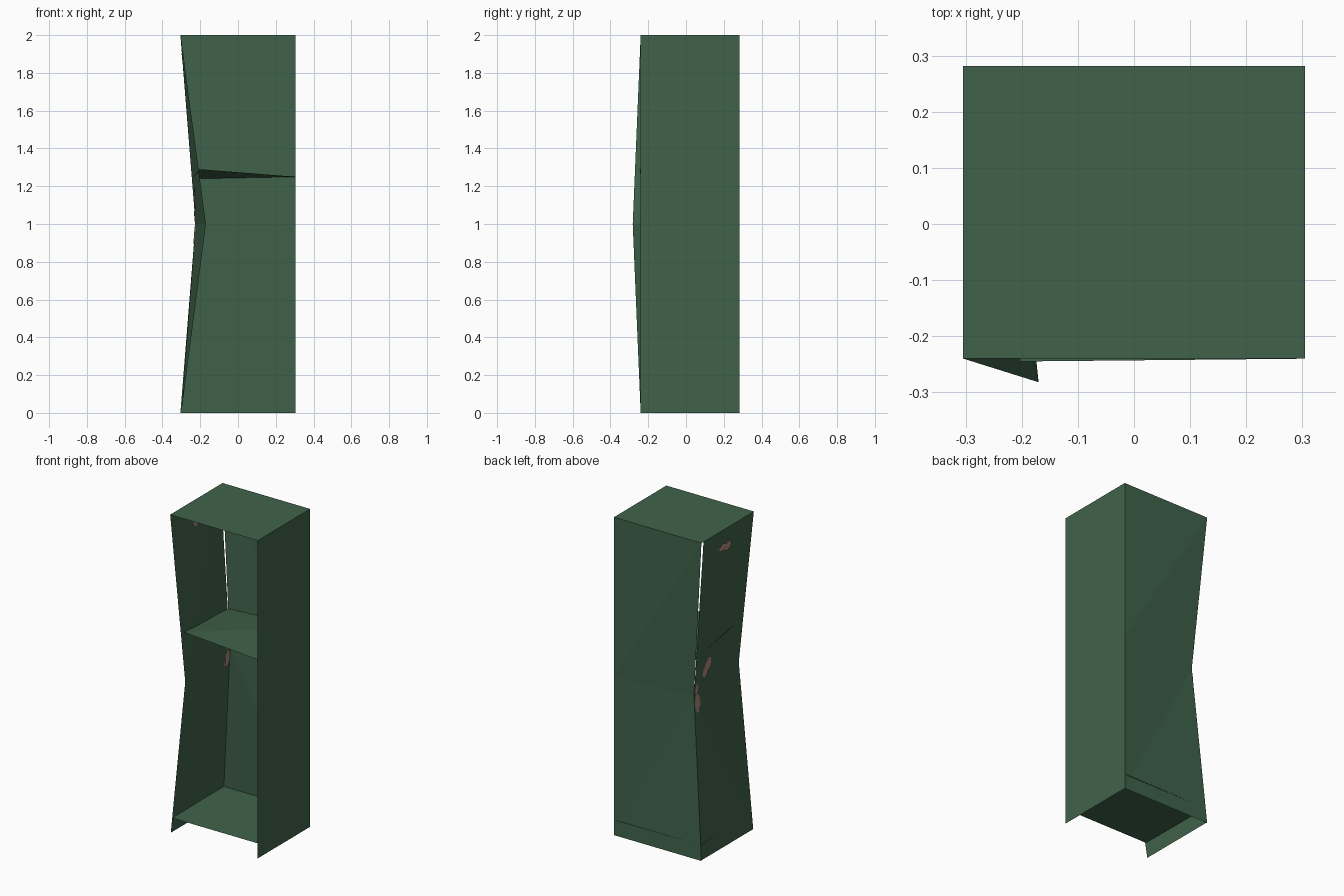
import bpy
import math
from mathutils import Vector

if "Cube" in bpy.data.objects:
    bpy.data.objects.remove(bpy.data.objects["Cube"])


def material(name, rgb):
    m = bpy.data.materials.new(name)
    m.diffuse_color = (*rgb, 1.0)
    m.use_nodes = True
    m.node_tree.nodes["Principled BSDF"].inputs["Base Color"].default_value = m.diffuse_color
    return m


GREEN = material("dark_green_paint", (0.051, 0.123, 0.069))
RUST = material("rust_brown", (0.40, 0.25, 0.20))


def sheet(name, verts, faces, mat=GREEN):
    me = bpy.data.meshes.new(name)
    me.from_pydata(verts, [], faces)
    me.materials.append(mat)
    me.update()
    ob = bpy.data.objects.new(name, me)
    bpy.context.collection.objects.link(ob)
    return ob


X, YF, YB, H = 0.305, -0.24, 0.282, 2.0

# Straight panels
sheet("top_panel", [(-X, YF, H), (X, YF, H), (X, YB, H), (-X, YB, H)], [(0, 1, 2, 3)])
sheet("right_wall", [(X, YF, 0), (X, YB, 0), (X, YB, H), (X, YF, H)], [(0, 1, 2, 3)])
sheet("floor_panel", [(-0.29, YF, 0.095), (X, YF, 0.095), (X, YB, 0.095), (-0.295, YB - 0.004, 0.095)],
      [(0, 1, 2, 3)])

# Back panel, its left edge pulled in at half height
sheet("back_panel",
      [(X, YB, 0), (-X, YB, 0), (X, YB, 1), (-0.225, 0.242, 1), (X, YB, H), (-X, YB, H)],
      [(0, 1, 3), (0, 3, 2), (2, 3, 5), (2, 5, 4)])

# Dented left wall: (front, back) corners at bottom, middle and top
WALL = [
    (Vector((-0.30, YF, 0)), Vector((-0.30, YB, 0))),
    (Vector((-0.17, -0.282, 1)), Vector((-0.225, 0.242, 1))),
    (Vector((-0.304, YF, 2)), Vector((-0.304, 0.26, 2))),
]
sheet("left_wall", [p for row in WALL for p in row],
      [(0, 2, 3), (0, 3, 1), (2, 4, 5), (2, 5, 3)])

# Tilted shelf
sheet("shelf", [(-0.203, -0.245, 1.29), (X, YF, 1.25), (X, YB, 1.25), (-0.243, 0.25, 1.239)],
      [(0, 1, 2), (0, 2, 3)])


def wall_point(y, z):
    """Point of the left wall at depth y and height z."""
    i = 0 if z < 1 else 1
    t = z - i
    front = WALL[i][0].lerp(WALL[i + 1][0], t)
    back = WALL[i][1].lerp(WALL[i + 1][1], t)
    f = (y - front.y) / (back.y - front.y)
    return front.lerp(back, min(max(f, 0), 1))


# Rust spots on both faces of the left wall: y, z, half width, half height
SPOTS = [
    (0.058, 1.885, 0.035, 0.026), (0.003, 1.875, 0.036, 0.030),
    (0.100, 1.155, 0.040, 0.045), (0.130, 1.115, 0.034, 0.042),
    (0.215, 1.035, 0.022, 0.036), (0.212, 0.945, 0.030, 0.056),
]
for n, (y, z, w, h) in enumerate(SPOTS):
    for side, off in (("outer", -0.004), ("inner", 0.004)):
        shift = Vector((off, 0, 0))
        ring = [wall_point(y + w * math.cos(a), z + h * math.sin(a)) + shift
                for a in (k * math.tau / 14 for k in range(14))]
        ring.append(wall_point(y, z) + shift)
        faces = [(14, k, (k + 1) % 14) for k in range(14)]
        if off < 0:
            faces = [f[::-1] for f in faces]
        sheet(f"rust_spot_{side}_{n + 1}", ring, faces, RUST)
